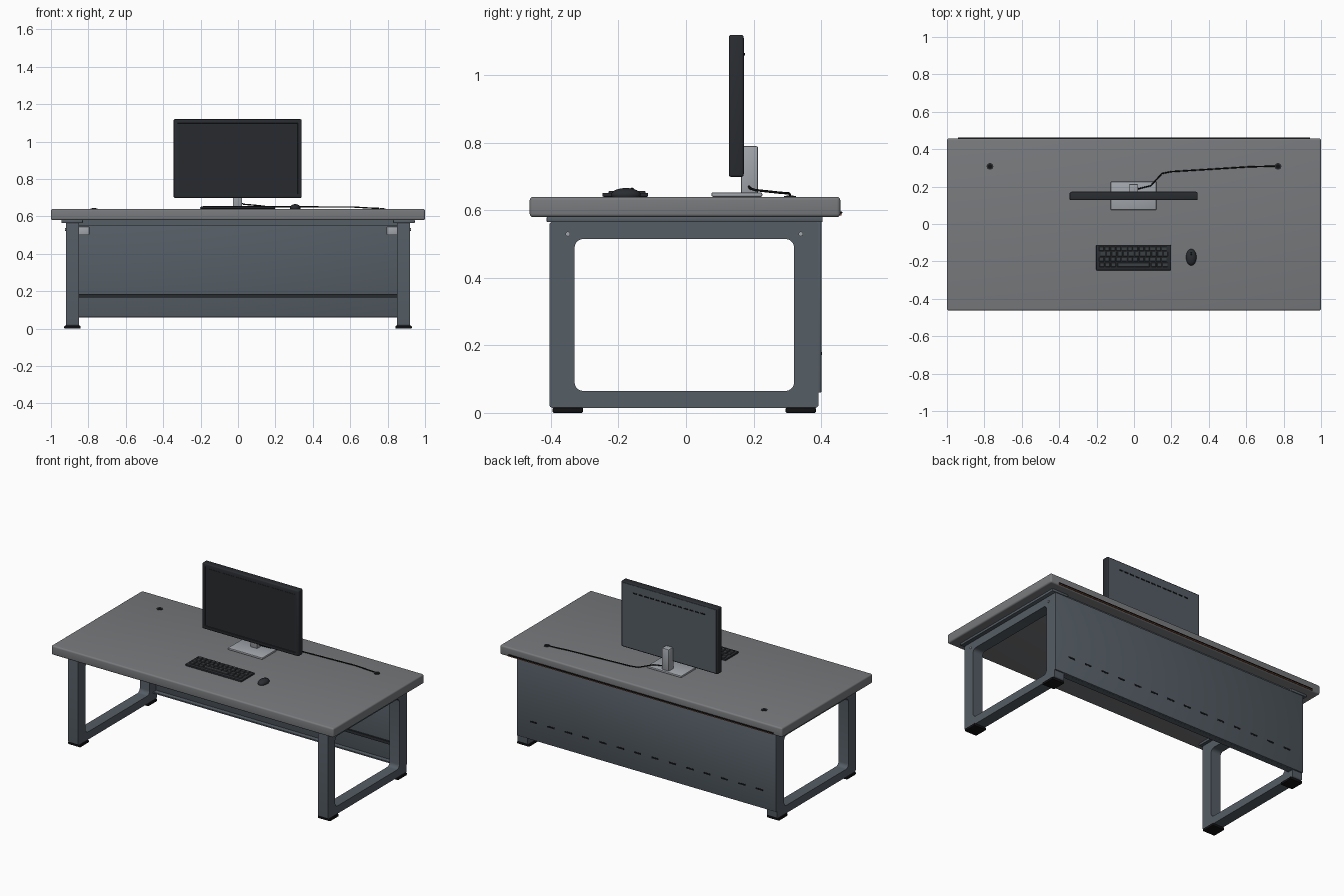
import bpy, bmesh, math
from mathutils import Vector, Matrix

if "Cube" in bpy.data.objects:
    bpy.data.objects.remove(bpy.data.objects["Cube"])


def material(name, r, g, b):
    m = bpy.data.materials.new(name)
    m.diffuse_color = (r, g, b, 1)
    m.use_nodes = True
    m.node_tree.nodes["Principled BSDF"].inputs["Base Color"].default_value = m.diffuse_color
    return m


TOP = material("desk_grey", 0.19, 0.195, 0.205)
STEEL = material("steel_grey", 0.09, 0.11, 0.13)
DARK = material("dark_plastic", 0.022, 0.025, 0.03)
BLACK = material("black", 0.006, 0.006, 0.007)
KEY = material("key_grey", 0.045, 0.05, 0.055)
LIGHT = material("light_metal", 0.36, 0.38, 0.41)
COPPER = material("copper", 0.2, 0.07, 0.03)


def finish(bm, name, mat):
    bmesh.ops.recalc_face_normals(bm, faces=bm.faces)
    me = bpy.data.meshes.new(name)
    bm.to_mesh(me)
    bm.free()
    ob = bpy.data.objects.new(name, me)
    bpy.context.collection.objects.link(ob)
    me.materials.append(mat)
    bpy.ops.object.select_all(action='DESELECT')
    ob.select_set(True)
    bpy.context.view_layer.objects.active = ob
    bpy.ops.object.shade_smooth_by_angle(angle=math.radians(35))
    return ob


def add_box(bm, x, y, z):
    size = Vector((x[1] - x[0], y[1] - y[0], z[1] - z[0]))
    mid = Vector((x[0] + x[1], y[0] + y[1], z[0] + z[1])) / 2
    bmesh.ops.create_cube(bm, size=1, matrix=Matrix.Translation(mid) @ Matrix.Diagonal((*size, 1)))


def bevel(bm, width, segments=3):
    bmesh.ops.bevel(bm, geom=bm.edges[:], offset=width, segments=segments,
                    profile=0.5, affect='EDGES')


def boxes(name, mat, specs, width=0, segments=2):
    bm = bmesh.new()
    for s in specs:
        add_box(bm, *s)
    if width:
        bevel(bm, width, segments)
    return finish(bm, name, mat)


def cylinder(name, mat, center, radius, depth, axis='Z', sides=20):
    rot = Matrix.Rotation(math.pi / 2, 4, 'Y') if axis == 'X' else Matrix()
    bm = bmesh.new()
    bmesh.ops.create_cone(bm, cap_ends=True, segments=sides, radius1=radius, radius2=radius,
                          depth=depth, matrix=Matrix.Translation(center) @ rot)
    return finish(bm, name, mat)


def rounded_rect(y0, y1, z0, z1, r, n=5):
    pts = []
    for i, (cy, cz) in enumerate([(y1 - r, z1 - r), (y0 + r, z1 - r), (y0 + r, z0 + r), (y1 - r, z0 + r)]):
        for k in range(n + 1):
            a = math.pi / 2 * (i + k / n)
            pts.append((cy + r * math.cos(a), cz + r * math.sin(a)))
    return pts


def leg_frame(name, x0, x1):
    # closed hollow loop: outer and inner rounded outlines on both sides
    outer = rounded_rect(-0.405, 0.393, 0.015, 0.566, 0.01)
    inner = rounded_rect(-0.33, 0.32, 0.065, 0.515, 0.025)
    bm = bmesh.new()
    rings = [[bm.verts.new((x, *p)) for p in loop]
             for x, loop in ((x0, outer), (x1, outer), (x1, inner), (x0, inner))]
    n = len(outer)
    for a in range(4):
        r, s = rings[a], rings[(a + 1) % 4]
        for i in range(n):
            j = (i + 1) % n
            bm.faces.new((r[i], r[j], s[j], s[i]))
    return finish(bm, name, STEEL)


# Desk top
boxes("desk_top", TOP, [((-1, 1), (-0.463, 0.457), (0.58, 0.64))], 0.01, 4)

# Legs, mounting plates, feet, bolts, grommets, brackets on both sides
for s, side in ((-1, "left"), (1, "right")):
    def span(a, b):
        return tuple(sorted((s * a, s * b)))
    leg_frame(f"{side}_leg_frame", *span(0.85, 0.92))
    boxes(f"{side}_mounting_plate", STEEL, [(span(0.83, 0.945), (-0.413, 0.405), (0.565, 0.581))], 0.003)
    for y, end in ((-0.35, "front"), (0.34, "rear")):
        boxes(f"{side}_{end}_foot", BLACK, [(span(0.842, 0.929), (y - 0.045, y + 0.045), (0, 0.016))], 0.004)
        cylinder(f"{side}_{end}_bolt", LIGHT, (s * 0.921, y, 0.53), 0.007, 0.008, 'X')
    cylinder(f"{side}_cable_grommet", DARK, (s * 0.77, 0.308, 0.64), 0.018, 0.006)
    cylinder(f"{side}_grommet_hole", BLACK, (s * 0.77, 0.308, 0.641), 0.011, 0.006)
    boxes(f"{side}_panel_bracket", LIGHT, [(span(0.795, 0.852), (0.34, 0.389), (0.5, 0.545))], 0.003)

# Modesty panel with top rail, bottom lip, inner strip and slots
boxes("modesty_panel", STEEL, [((-0.92, 0.92), (0.386, 0.401), (0.06, 0.567))], 0.003)
boxes("top_rail", STEEL, [((-0.85, 0.85), (0.345, 0.388), (0.552, 0.58))])
boxes("panel_bottom_lip", STEEL, [((-0.85, 0.85), (0.355, 0.388), (0.06, 0.068))])
boxes("panel_inner_strip", DARK, [((-0.85, 0.85), (0.376, 0.388), (0.167, 0.186))])
boxes("panel_slots", BLACK, [((x - 0.025, x + 0.025), (0.398, 0.4025), (0.171, 0.181))
                             for x in (-0.8 + i * 1.6 / 13 for i in range(14))])

# Cable strip along the rear edge of the top
boxes("rear_strip", BLACK, [((-0.94, 0.94), (0.45, 0.463), (0.590, 0.597))], 0.002)
boxes("rear_strip_inlay", COPPER, [((-0.94, 0.94), (0.45, 0.461), (0.585, 0.591))])

# Monitor body with recessed screen
bm = bmesh.new()
add_box(bm, (-0.344, 0.34), (0.127, 0.171), (0.699, 1.12))
bevel(bm, 0.007)
front = [max((f for f in bm.faces if f.normal.y < -0.99), key=lambda f: f.calc_area())]
bmesh.ops.inset_individual(bm, faces=front, thickness=0.019)
bmesh.ops.inset_individual(bm, faces=front, thickness=0.002)
bmesh.ops.translate(bm, verts=front[0].verts, vec=(0, 0.004, 0))
finish(bm, "monitor_body", DARK)
boxes("monitor_screen", BLACK, [((-0.313, 0.309), (0.1295, 0.132), (0.729, 1.09))]).data.materials[0] = \
    material("screen", 0.02, 0.023, 0.027)
boxes("monitor_back_cover", STEEL, [((-0.335, 0.331), (0.165, 0.1725), (0.708, 1.111))])
boxes("monitor_vents", BLACK, [((x - 0.014, x + 0.014), (0.17, 0.1745), (1.058, 1.066))
                               for x in (-0.24 + i * 0.48 / 12 for i in range(13))])

# Monitor stand
boxes("stand_base", LIGHT, [((-0.125, 0.12), (0.075, 0.226), (0.64, 0.653))], 0.005)
boxes("stand_post", LIGHT, [((-0.027, 0.022), (0.163, 0.213), (0.65, 0.79))], 0.004)

# Keyboard: staggered rows and a space bar
boxes("keyboard_base", DARK, [((-0.202, 0.198), (-0.248, -0.112), (0.64, 0.652))], 0.004)
keys = []
for row in range(4):
    y = -0.132 - row * 0.0285
    cells = []
    if row < 3:
        start = (-0.187, -0.18, -0.187)[row]
        cells = [(start + i * 0.0305, start + i * 0.0305 + 0.026) for i in range(12)]
    else:
        cells = [(-0.185 + i * 0.031, -0.159 + i * 0.031) for i in range(3)]
        cells += [(-0.088, 0.083)]
        cells += [(0.092 + i * 0.031, 0.118 + i * 0.031) for i in range(3)]
    keys += [(c, (y - 0.012, y + 0.012), (0.65, 0.657)) for c in cells]
boxes("keyboard_keys", KEY, keys, 0.002, 1)

# Mouse: flattened half ellipsoid with scroll wheel
bm = bmesh.new()
bmesh.ops.create_uvsphere(bm, u_segments=28, v_segments=16, radius=1)
bmesh.ops.bisect_plane(bm, geom=bm.verts[:] + bm.edges[:] + bm.faces[:], plane_co=(0, 0, -0.3),
                       plane_no=(0, 0, -1), clear_outer=True)
bmesh.ops.holes_fill(bm, edges=[e for e in bm.edges if e.is_boundary])
bmesh.ops.transform(bm, verts=bm.verts,
                    matrix=Matrix.Translation((0.306, -0.178, 0.646)) @ Matrix.Diagonal((0.028, 0.044, 0.02, 1)))
finish(bm, "mouse_body", DARK)
cylinder("mouse_wheel", BLACK, (0.306, -0.16, 0.66), 0.007, 0.006, 'X')

# Cable from the stand to the right grommet
cu = bpy.data.curves.new("monitor_cable", 'CURVE')
cu.dimensions = '3D'
cu.bevel_depth = 0.0035
cu.bevel_resolution = 2
cu.use_fill_caps = True
path = [(0.01, 0.183, 0.676), (0.03, 0.19, 0.665), (0.09, 0.205, 0.66), (0.15, 0.27, 0.653),
        (0.2, 0.28, 0.652), (0.62, 0.306, 0.65), (0.7, 0.308, 0.645), (0.755, 0.308, 0.643)]
sp = cu.splines.new('POLY')
sp.points.add(len(path) - 1)
for p, co in zip(sp.points, path):
    p.co = (*co, 1)
cu.materials.append(BLACK)
bpy.context.collection.objects.link(bpy.data.objects.new("monitor_cable", cu))
